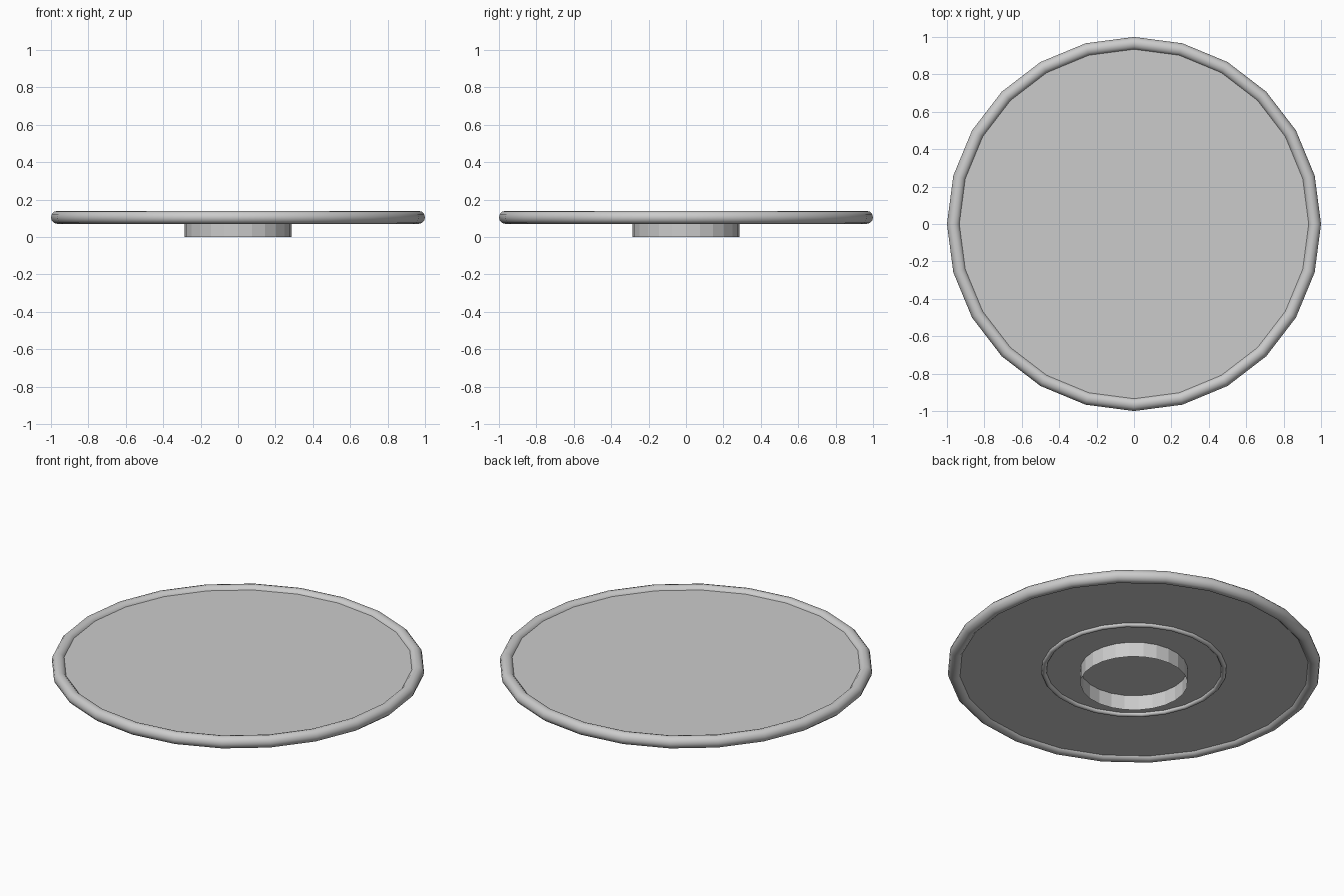
import bpy, math

if "Cube" in bpy.data.objects:
    bpy.data.objects.remove(bpy.data.objects["Cube"])

SIDES = 24


def ring(name, major, minor, z, minor_sides):
    bpy.ops.mesh.primitive_torus_add(
        major_segments=SIDES, minor_segments=minor_sides,
        major_radius=major, minor_radius=minor, location=(0, 0, z))
    ob = bpy.context.object
    ob.name = name
    bpy.ops.object.shade_smooth_by_angle(angle=math.radians(35))
    return ob


def cylinder(name, radius, z0, z1, cap):
    bpy.ops.mesh.primitive_cylinder_add(
        vertices=SIDES, radius=radius, depth=z1 - z0,
        end_fill_type=cap, location=(0, 0, (z0 + z1) / 2),
        rotation=(0, 0, 0))
    ob = bpy.context.object
    ob.name = name
    return ob


# Flat plate
cylinder("plate", 0.965, 0.088, 0.12, 'NGON')

# Rounded outer rim
ring("outer_rim", 0.965, 0.035, 0.105, 12)

# Thin raised ring on the underside
ring("underside_ring", 0.483, 0.014, 0.085, 12)

# Open foot tube
cylinder("foot", 0.287, 0.0, 0.10, 'NOTHING')
